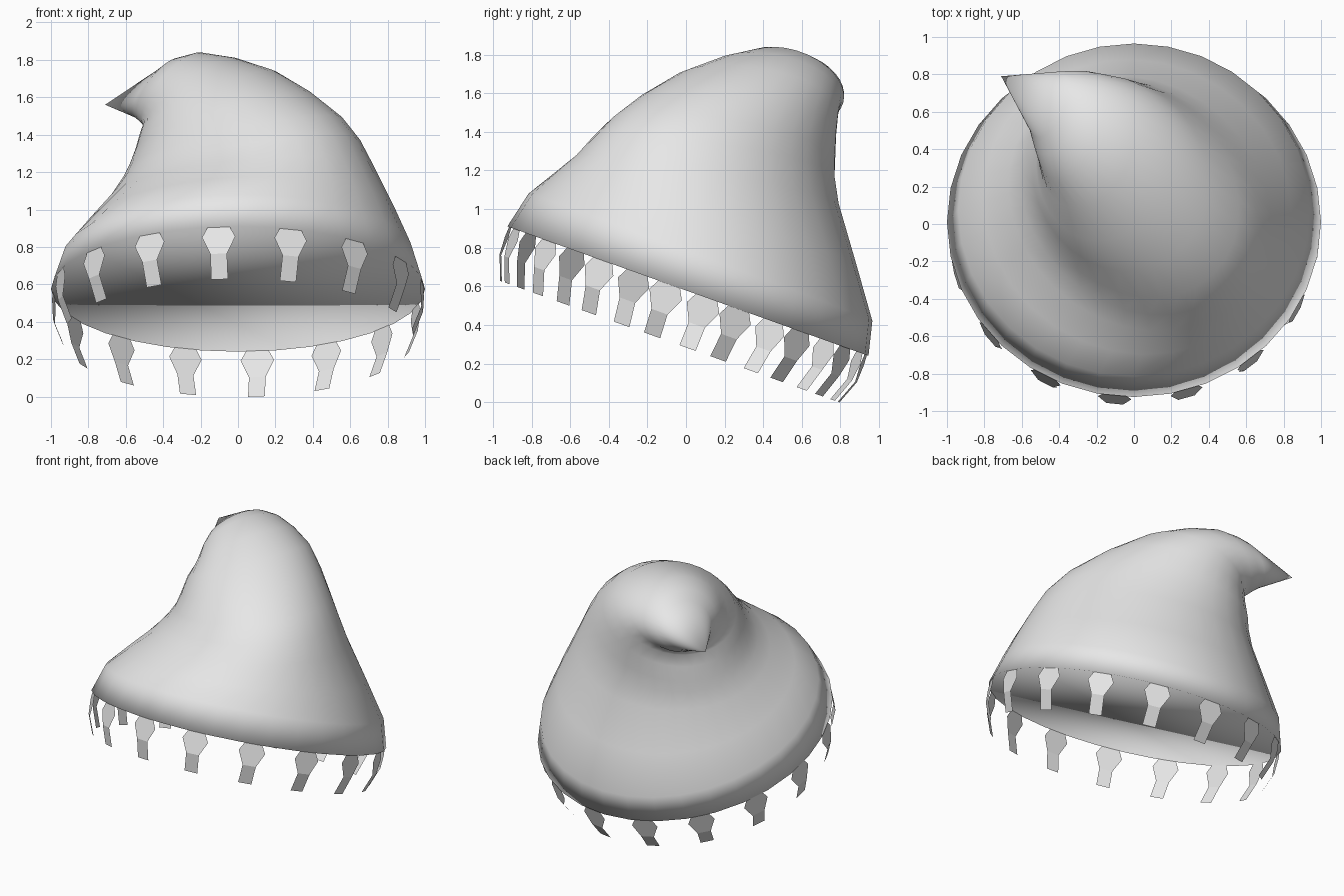
import bpy, bmesh, math
from mathutils import Vector

cube = bpy.data.objects.get("Cube")
if cube:
    bpy.data.objects.remove(cube, do_unlink=True)

grey = bpy.data.materials.new("light_grey")
grey.use_nodes = True
grey.diffuse_color = (0.8, 0.8, 0.8, 1)
grey.node_tree.nodes["Principled BSDF"].inputs["Base Color"].default_value = grey.diffuse_color

SEGMENTS = 32
STEPS = 2
TEETH = 16


def finish(name, bm, smooth):
    mesh = bpy.data.meshes.new(name)
    bm.to_mesh(mesh)
    bm.free()
    mesh.materials.append(grey)
    for poly in mesh.polygons:
        poly.use_smooth = smooth
    obj = bpy.data.objects.new(name, mesh)
    bpy.context.collection.objects.link(obj)
    return obj


def catmull(a, b, c, d, t):
    return 0.5 * (2 * b + (c - a) * t + (2 * a - 5 * b + 4 * c - d) * t * t
                  + (3 * b - a - 3 * c + d) * t ** 3)


# Each section: centre, half-axis to the side, half-axis to the front
sections = [[Vector(v) for v in s] for s in (
    ((0, 0.01, 0.575), (1, 0, 0), (0, -0.935, 0.335)),
    ((0, 0.075, 0.75), (0.94, 0, 0.01), (0, -0.89, 0.33)),
    ((0.03, 0.11, 1.15), (0.7, -0.05, 0.06), (0.05, -0.68, 0.12)),
    ((-0.01, 0.19, 1.36), (0.57, -0.07, 0.12), (0.04, -0.58, 0.08)),
    ((-0.16, 0.35, 1.57), (0.36, -0.03, 0.17), (-0.05, -0.44, 0.05)),
    ((-0.34, 0.53, 1.64), (0.14, -0.07, 0.2), (-0.11, -0.28, 0.01)),
    ((-0.46, 0.64, 1.63), (0.08, -0.04, 0.14), (-0.07, -0.17, 0)),
)]
tip = Vector((-0.71, 0.79, 1.56))

# Interpolate extra sections where the cap curls over
rings = [sections[0], sections[1]]
last = len(sections) - 1
for i in range(1, last):
    quad = [sections[min(last, i + k)] for k in (-1, 0, 1, 2)]
    for s in range(1, STEPS + 1):
        rings.append([catmull(*vs, s / STEPS) for vs in zip(*quad)])

# Pointed cap with closed underside
bm = bmesh.new()
loops = []
for centre, side, front in rings:
    loop = []
    for k in range(SEGMENTS):
        a = 2 * math.pi * k / SEGMENTS
        loop.append(bm.verts.new(centre + side * math.sin(a) + front * math.cos(a)))
    loops.append(loop)
for low, high in zip(loops, loops[1:]):
    for k in range(SEGMENTS):
        n = (k + 1) % SEGMENTS
        bm.faces.new((low[k], low[n], high[n], high[k]))
point = bm.verts.new(tip)
for k in range(SEGMENTS):
    bm.faces.new((loops[-1][k], loops[-1][(k + 1) % SEGMENTS], point))
bm.faces.new(loops[0][::-1])
bmesh.ops.recalc_face_normals(bm, faces=bm.faces)
finish("cap", bm, True)

# Flat bent teeth hanging around the rim: half width, depth, inward offset
profile = ((0.055, -0.01, 0), (0.09, 0.055, 0), (0.045, 0.15, 0), (0.045, 0.278, 0.05))
centre, side, front = sections[0]
down = side.cross(front).normalized()
if down.z > 0:
    down = -down
for i in range(TEETH):
    a = math.radians(-6) + 2 * math.pi * i / TEETH
    out = side * math.sin(a) + front * math.cos(a)
    along = side * math.cos(a) - front * math.sin(a)
    bm = bmesh.new()
    rows = []
    for half, depth, inward in profile:
        mid = centre + out * (0.99 - inward) + down * depth
        rows.append([bm.verts.new(mid + along * w) for w in (-half, half)])
    for upper, lower in zip(rows, rows[1:]):
        bm.faces.new((lower[0], lower[1], upper[1], upper[0]))
    finish(f"rim_tooth_{i + 1}", bm, False)
